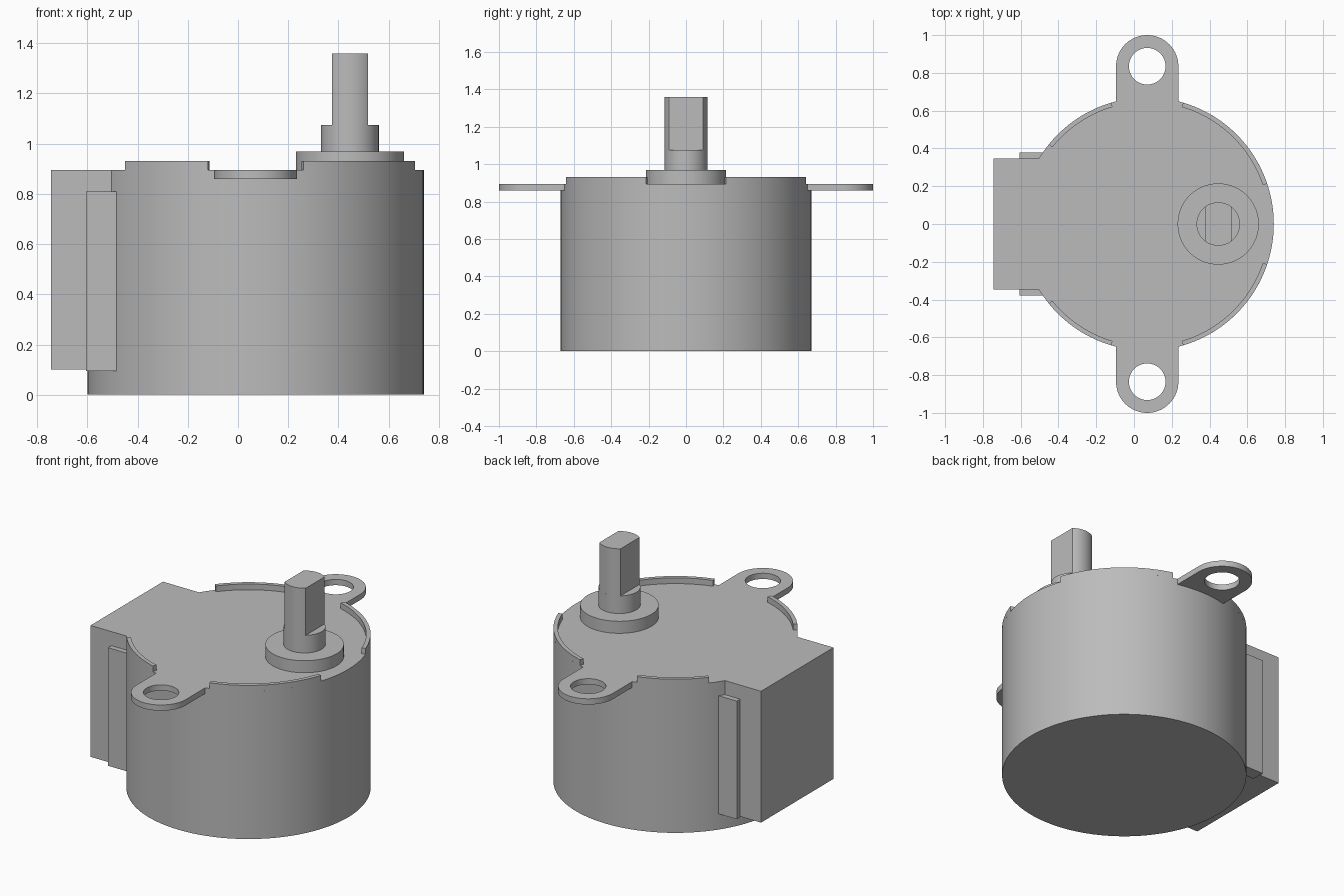
import bpy, bmesh
from math import sin, cos, radians, acos, asin, degrees

cube = bpy.data.objects.get("Cube")
if cube:
    bpy.data.objects.remove(cube)

grey = bpy.data.materials.new("mid grey")
grey.use_nodes = True
COLOUR = (0.5, 0.5, 0.5, 1)
grey.diffuse_color = COLOUR
grey.node_tree.nodes["Principled BSDF"].inputs["Base Color"].default_value = COLOUR

CX, R = 0.07, 0.67          # motor can axis and radius
TOP = 0.895                 # lid height
SHAFT_X = 0.446


def arc(x, y, r, a, b, n):
    """Points on an arc from angle a to b in degrees."""
    angles = [radians(a + (b - a) * i / n) for i in range(n + 1)]
    return [(x + r * cos(t), y + r * sin(t)) for t in angles]


def circle(x, y, r, n=96):
    return arc(x, y, r, 0, 360, n)[:-1]


def prism(name, z0, z1, *loops):
    """Extrude an outline, with optional hole outlines, from z0 to z1."""
    bm = bmesh.new()
    edges = []
    for loop in loops:
        vs = [bm.verts.new((x, y, z0)) for x, y in loop]
        edges += [bm.edges.new((vs[i - 1], vs[i])) for i in range(len(vs))]
    bmesh.ops.triangle_fill(bm, edges=edges, use_beauty=True)
    out = bmesh.ops.extrude_face_region(bm, geom=bm.faces[:], use_keep_orig=True)
    for v in out["geom"]:
        if isinstance(v, bmesh.types.BMVert):
            v.co.z = z1
    bmesh.ops.recalc_face_normals(bm, faces=bm.faces[:])
    mesh = bpy.data.meshes.new(name)
    bm.to_mesh(mesh)
    bm.free()
    mesh.materials.append(grey)
    obj = bpy.data.objects.new(name, mesh)
    bpy.context.collection.objects.link(obj)
    bpy.ops.object.select_all(action="DESELECT")
    obj.select_set(True)
    bpy.context.view_layer.objects.active = obj
    bpy.ops.object.shade_smooth_by_angle(angle=radians(30))
    return obj


# Motor can
prism("motor_can", 0, TOP, circle(CX, 0, R, 128))

# Raised rim segments, mirrored front and back
for side, s in (("back", 1), ("front", -1)):
    for part, a, b in (("left", 18.6, 73.5), ("right", 106.5, 141)):
        outline = arc(CX, 0, R, s * a, s * b, 20) + arc(CX, 0, 0.646, s * b, s * a, 20)
        prism(f"rim_{side}_{part}", TOP, 0.93, outline)

# Mounting ears with screw holes
EAR_R, EAR_Y = 0.165, 0.835
half = degrees(asin(EAR_R / R))
for side, s in (("back", 1), ("front", -1)):
    tip = arc(CX, EAR_Y, EAR_R, 0, 180, 32)
    root = arc(CX, 0, R - 0.002, 90 + half, 90 - half, 12)
    outline = [(x, s * y) for x, y in tip + root]
    prism(f"mounting_ear_{side}", 0.86, TOP, outline,
          circle(CX, s * EAR_Y, 0.097, 48))

# Cable housing, fitted against the can
BOX_Y = 0.347
a = degrees(asin(BOX_Y / R))
prism("cable_housing", 0.1, TOP,
      [(-0.745, BOX_Y), (-0.745, -BOX_Y)] + arc(CX, 0, R - 0.002, 180 + a, 180 - a, 24))

# Side plates of the housing
for side, s in (("back", 1), ("front", -1)):
    prism(f"housing_side_plate_{side}", 0.095, 0.81,
          [(x, s * y) for x, y in ((-0.605, 0.3), (-0.46, 0.3), (-0.46, 0.378), (-0.605, 0.378))])

# Bearing boss, round shaft base and double-flat shaft
prism("bearing_boss", TOP, 0.968, circle(SHAFT_X, 0, 0.215))
prism("shaft_base", 0.968, 1.075, circle(SHAFT_X, 0, 0.115, 64))
f = degrees(acos(0.071 / 0.115))
prism("shaft_flats", 1.075, 1.36,
      arc(SHAFT_X, 0, 0.115, f, 180 - f, 20) + arc(SHAFT_X, 0, 0.115, 180 + f, 360 - f, 20))
